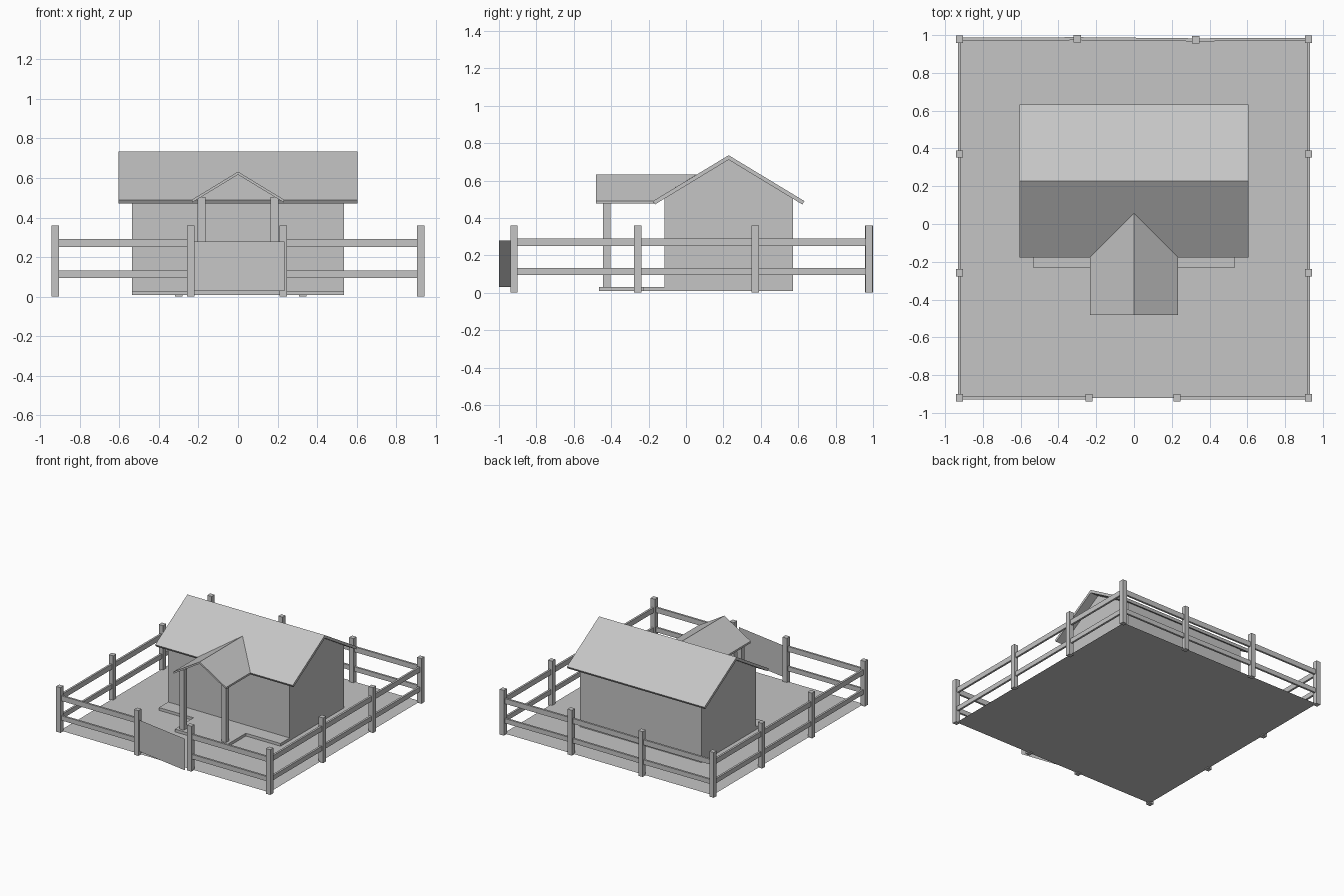
import bpy
from mathutils import Vector

cube = bpy.data.objects.get("Cube")
if cube:
    bpy.data.objects.remove(cube, do_unlink=True)

GREY = 0.56
mat = bpy.data.materials.new("plain_grey")
mat.use_nodes = True
mat.diffuse_color = (GREY, GREY, GREY, 1)
bsdf = next(n for n in mat.node_tree.nodes if n.type == 'BSDF_PRINCIPLED')
bsdf.inputs["Base Color"].default_value = (GREY, GREY, GREY, 1)


def make(name, verts, faces):
    mesh = bpy.data.meshes.new(name)
    mesh.from_pydata([tuple(v) for v in verts], [], faces)
    mesh.update()
    mesh.materials.append(mat)
    obj = bpy.data.objects.new(name, mesh)
    bpy.context.collection.objects.link(obj)
    return obj


def extrude(name, outline, offset):
    """Sweep a counter-clockwise outline (seen from the offset side) into a solid."""
    n = len(outline)
    base = [Vector(p) for p in outline]
    verts = base + [p + Vector(offset) for p in base]
    faces = [tuple(reversed(range(n))), tuple(range(n, 2 * n))]
    faces += [(i, (i + 1) % n, n + (i + 1) % n, n + i) for i in range(n)]
    return make(name, verts, faces)


def box(name, x0, x1, y0, y1, z0, z1):
    outline = [(x0, y0, z0), (x1, y0, z0), (x1, y1, z0), (x0, y1, z0)]
    return extrude(name, outline, (0, 0, z1 - z0))


# Ground sheet
FRONT, BACK, SIDE = -0.92, 0.978, 0.92
GROUND = 0.008
make("ground", [(-SIDE, FRONT, GROUND), (SIDE, FRONT, GROUND),
                (SIDE, BACK, GROUND), (-SIDE, BACK, GROUND)], [(0, 1, 2, 3)])

# House body with gable ends
WALL, RIDGE_Y = 0.535, 0.228
profile = [(-0.115, GROUND), (0.571, GROUND), (0.571, 0.503),
           (RIDGE_Y, 0.711), (-0.115, 0.503)]
extrude("house_walls", [(-WALL, y, z) for y, z in profile], (2 * WALL, 0, 0))

# Main roof, a folded slab with square-cut eaves
ROOF = 0.605
half = [(0.405, 0.49), (0.394, 0.472)]
roof = [(RIDGE_Y, 0.735)]
roof += [(RIDGE_Y - d, z) for d, z in half]
roof += [(RIDGE_Y, 0.711)]
roof += [(RIDGE_Y + d, z) for d, z in reversed(half)]
extrude("main_roof", [(-ROOF, y, z) for y, z in roof], (2 * ROOF, 0, 0))

# T-shaped porch floor
left = [(0.23, -0.465), (0.23, -0.23), (WALL, -0.23), (WALL, -0.115)]
floor = left + [(-x, y) for x, y in reversed(left)]
extrude("porch_floor", [(x, y, GROUND) for x, y in floor], (0, 0, 0.022))

# Porch roof slopes, mitred into the main roof, and porch posts
for side, label in ((1, "left"), (-1, "right")):
    ridge, eave = 0.632, 0.491
    slope = [(0, -0.482, ridge), (side * 0.232, -0.482, eave),
             (side * 0.232, -0.175, eave), (0, 0.057, ridge)]
    if side < 0:
        slope.reverse()
    drop = 0.015
    extrude("porch_roof_" + label, [(x, y, z - drop) for x, y, z in slope], (0, 0, drop))
    x = side * 0.185
    box("porch_post_" + label, x - 0.02, x + 0.02, -0.445, -0.405, 0.03, 0.505)


# Fence runs: posts along each run, two rails between neighbours
def post(x, y):
    r = 0.019
    box("fence_post", x - r, x + r, y - r, y + r, 0, 0.36)


def rails(a, b):
    a, b = Vector((*a, 0)), Vector((*b, 0))
    along = (b - a).normalized()
    across = Vector((-along.y, along.x, 0)) * 0.008
    for z, height in ((0.095, 0.037), (0.25, 0.041)):
        outline = [a - across, b - across, b + across, a + across]
        extrude("fence_rail", [p + Vector((0, 0, z)) for p in outline], (0, 0, height))


corner = 0.923
front_right = [(-corner, FRONT), (-0.238, FRONT)]
front_left = [(0.228, FRONT), (corner, FRONT)]
back = [(-corner, BACK), (-0.3, BACK + 0.003), (0.327, BACK - 0.003), (corner, BACK)]
sides = [[(s * corner, y) for y in (FRONT, -0.258, 0.37, BACK)] for s in (-1, 1)]

points = set()
for run in [front_right, front_left, back] + sides:
    points.update(run)
    for a, b in zip(run, run[1:]):
        rails(a, b)
for x, y in sorted(points):
    post(x, y)

# Gate panel standing slightly open
hinge, tip = (-0.22, -0.925), (0.235, -1.0)
make("gate", [(*hinge, 0.03), (*tip, 0.03), (*tip, 0.28), (*hinge, 0.28)], [(0, 1, 2, 3)])
